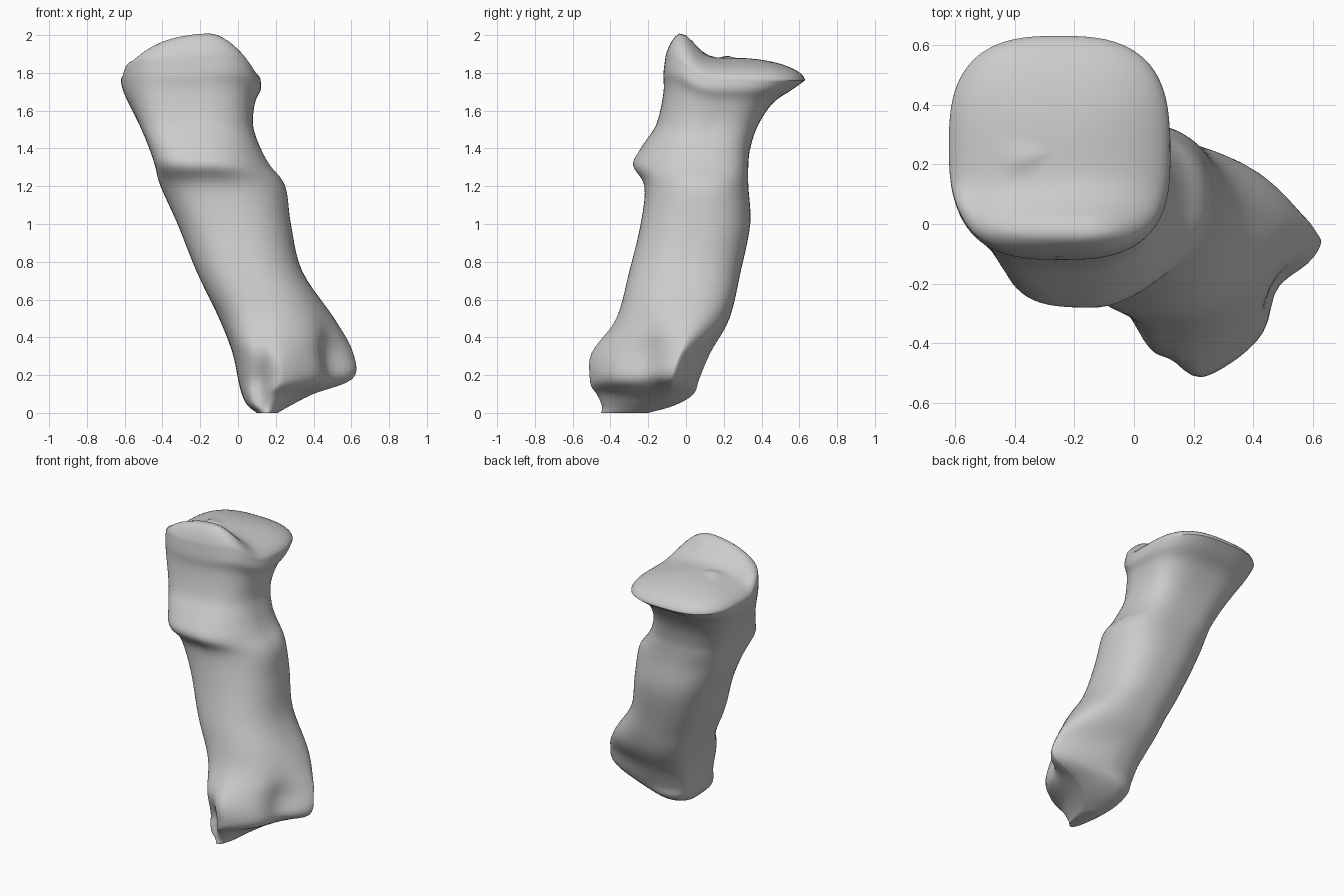
import bpy, bmesh, math
from mathutils import Vector

cube = bpy.data.objects.get("Cube")
if cube:
    bpy.data.objects.remove(cube)

SEGMENTS = 80
STEPS = 5

# Column outline: height, left, right, front, back, squareness, squareness of front right
SECTIONS = [
    (0, .1, .21, -.5, -.2, 2, 1.6),
    (.04, .05, .28, -.5, -.06, 2.3, 1.5),
    (.1, .02, .4, -.5, .04, 2.4, 1.4),
    (.18, 0, .61, -.51, .07, 2.4, 1.4),
    (.32, -.03, .61, -.5, .13, 2.4, 1.4),
    (.5, -.1, .51, -.37, .23, 2.6, 1.9),
    (.75, -.22, .34, -.3, .29, 2.5, 2.2),
    (1, -.32, .28, -.24, .34, 2.5, 2.2),
    (1.2, -.41, .25, -.22, .33, 2.6, 2),
    (1.31, -.44, .17, -.28, .33, 3.2, 1.8),
    (1.4, -.47, .12, -.24, .34, 3.2, 2),
    (1.52, -.52, .08, -.16, .38, 3.2, 2.4),
    (1.64, -.58, .09, -.12, .46, 3, 2.6),
    (1.71, -.61, .12, -.12, .56, 2.8, 2.8),
    (1.76, -.62, .12, -.11, .63, 2.8, 2.8),
]


def bell(d, width):
    return math.exp(-(d / width) ** 2)


def spline(a, b, c, d, t):
    return .5 * (2 * b + (c - a) * t + (2 * a - 5 * b + 4 * c - d) * t * t
                 + (3 * b - a - 3 * c + d) * t ** 3)


def smooth_sections():
    last = len(SECTIONS) - 1
    for i in range(last):
        around = [SECTIONS[min(max(i + k, 0), last)] for k in (-1, 0, 1, 2)]
        for s in range(STEPS):
            yield [spline(*vals, s / STEPS) for vals in zip(*around)]
    yield list(SECTIONS[last])


def outline(z, left, right, front, back, square, square_front):
    # The foot is skewed towards its side toe; the shaft is symmetric
    low = min(max((.65 - z) / .3, 0), 1)
    cx = left + (right - left) * (.5 - .13 * low)
    cy = front + (back - front) * (.5 + .25 * low)
    ring = []
    for k in range(SEGMENTS):
        a = math.tau * k / SEGMENTS
        c, s = math.cos(a), math.sin(a)
        n = square
        if c > 0:
            n = square_front if s < 0 else square + (square_front - square) * low
        x = cx + abs(c) ** (2 / n) * (right - cx if c > 0 else left - cx)
        y = cy + abs(s) ** (2 / n) * (back - cy if s > 0 else front - cy)
        ring.append(Vector((x, y, z)))
    return ring


def crest(p):
    # Raised lip along the front of the head
    side = bell(p.x + .15, .25 if p.x > -.15 else .5)
    return .18 * side * bell(p.y + .04, .11)


def sculpt(p):
    # Cleft between the front toes
    if p.y < -.25:
        p.y += .08 * bell(p.x - .12, .05) * bell(p.z - .1, .22)
    # Hollow between the front toe and the side toe
    hollow = bell(p.x - .53, .1) * bell(p.y + .24, .12) * bell(p.z - .25, .2)
    p.x -= .06 * hollow
    p.y += .04 * hollow
    # Head sides stretch up to the lip
    rise = min(max((p.z - 1.52) / .24, 0), 1)
    p.z += crest(p) * rise
    return p


rings = [[sculpt(p) for p in outline(*sec)] for sec in smooth_sections()]

# Domed top of the head with the lip running over it
rim = outline(*SECTIONS[-1])
center = Vector((-.25, .25, 1.76))
for s in (.995, .98, .95, .91, .86, .8, .7, .6, .48, .36, .24, .12, .03):
    cap = []
    for p in rim:
        q = center.lerp(p, s)
        q.z += .12 * (1 - s * s) ** .55 + crest(q)
        # Small nubs on the crown and at the side corner
        q.z += .02 * bell(q.x + .37, .04) * bell(q.y - .22, .04)
        q.z += .03 * bell(q.x + .59, .04) * bell(q.y - .07, .05)
        cap.append(q)
    rings.append(cap)

bm = bmesh.new()
loops = [[bm.verts.new(p) for p in ring] for ring in rings]
for lower, upper in zip(loops, loops[1:]):
    for k in range(SEGMENTS):
        j = (k + 1) % SEGMENTS
        bm.faces.new((lower[k], lower[j], upper[j], upper[k]))
bm.faces.new(loops[0][::-1])
bm.faces.new(loops[-1])
bmesh.ops.recalc_face_normals(bm, faces=bm.faces)
mesh = bpy.data.meshes.new("column_body")
bm.to_mesh(mesh)
bm.free()

body = bpy.data.objects.new("column_body", mesh)
bpy.context.collection.objects.link(body)

grey = bpy.data.materials.new("plain_grey")
grey.use_nodes = True
color = (.6, .6, .6, 1)
grey.diffuse_color = color
grey.node_tree.nodes["Principled BSDF"].inputs["Base Color"].default_value = color
mesh.materials.append(grey)

bpy.context.view_layer.objects.active = body
body.select_set(True)
bpy.ops.object.shade_smooth_by_angle(angle=math.radians(50))
